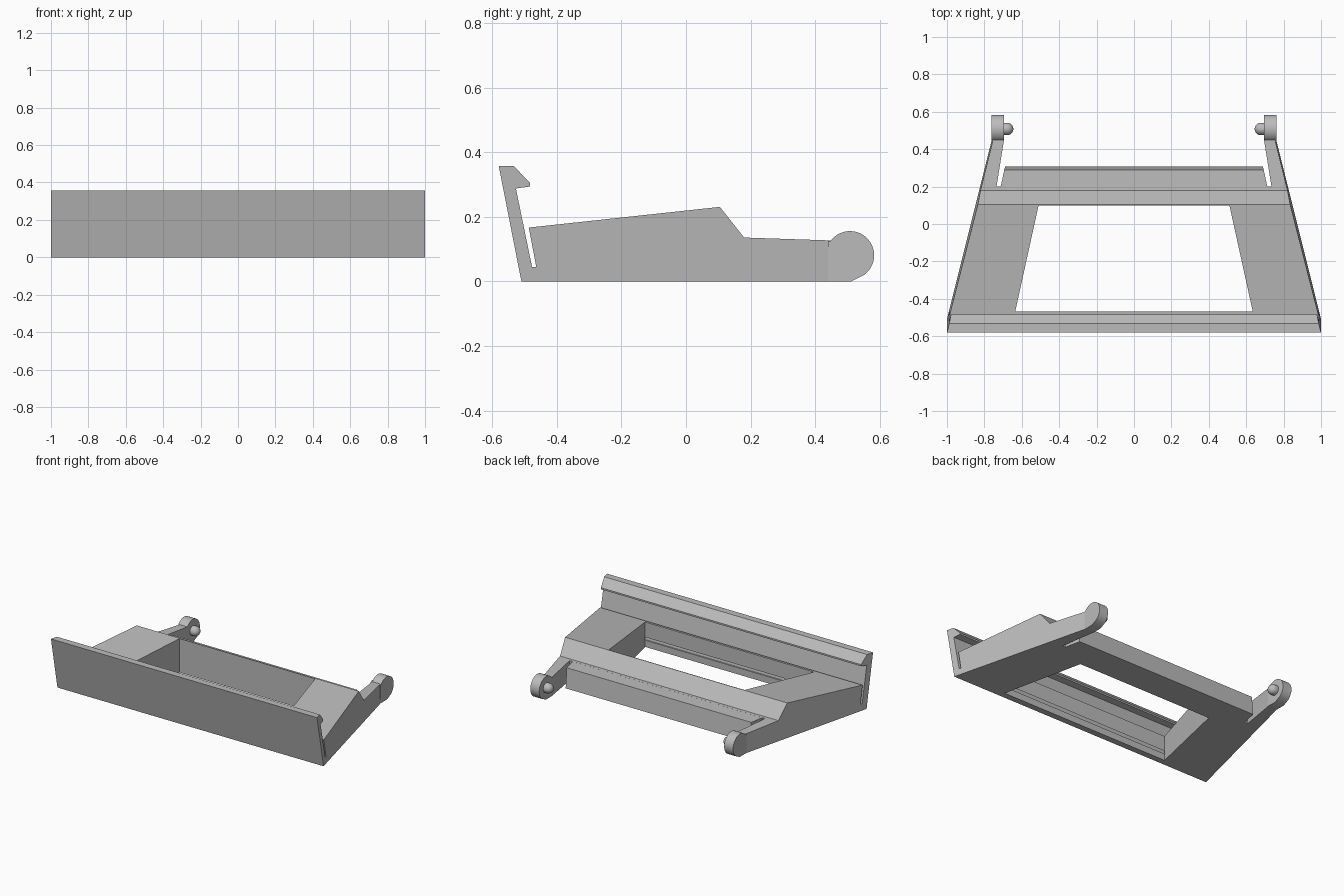
import bpy, bmesh, math
from mathutils import Matrix

if "Cube" in bpy.data.objects:
    bpy.data.objects.remove(bpy.data.objects["Cube"], do_unlink=True)

grey = bpy.data.materials.new("light grey plastic")
grey.use_nodes = True
colour = (0.5, 0.5, 0.5, 1)
grey.diffuse_color = colour
grey.node_tree.nodes["Principled BSDF"].inputs["Base Color"].default_value = colour


def finish(name, bm):
    bmesh.ops.recalc_face_normals(bm, faces=bm.faces[:])
    mesh = bpy.data.meshes.new(name)
    bm.to_mesh(mesh)
    bm.free()
    mesh.materials.append(grey)
    obj = bpy.data.objects.new(name, mesh)
    bpy.context.collection.objects.link(obj)
    return obj


def prism(name, profile, high, low=None):
    """Sweep a (y, z) profile along x between two slanted planes."""
    low = low or (lambda y, z: -high(y, z))
    bm = bmesh.new()
    ends = [[bm.verts.new((f(y, z), y, z)) for y, z in profile] for f in (low, high)]
    for ring in ends:
        bm.faces.new(ring)
    n = len(profile)
    for i in range(n):
        j = (i + 1) % n
        bm.faces.new((ends[0][i], ends[0][j], ends[1][j], ends[1][i]))
    return finish(name, bm)


def smooth(obj):
    bpy.ops.object.select_all(action='DESELECT')
    obj.select_set(True)
    bpy.context.view_layer.objects.active = obj
    bpy.ops.object.shade_smooth_by_angle(angle=math.radians(30))


def box(y0, y1, z0, z1):
    return [(y0, z0), (y1, z0), (y1, z1), (y0, z1)]


# Frame: hooked front plate, slot, wedge-shaped body and rear arms
frame = prism("frame", [
    (-0.51, 0), (-0.58, 0.357), (-0.533, 0.357), (-0.483, 0.305), (-0.483, 0.294),
    (-0.527, 0.288), (-0.477, 0.045), (-0.464, 0.045), (-0.487, 0.167),
    (0.105, 0.231), (0.18, 0.136), (0.45, 0.127), (0.45, 0)],
    lambda y, z: 1 - 0.25 * (y + 0.51) - 0.05 * z)

# Central opening and the space between the arms
opening = prism("opening_cutter", box(-0.468, 0.1, -0.2, 0.5),
                lambda y, z: 0.635 - 0.22 * (y + 0.468))
gap = prism("arm_gap_cutter", box(0.2, 0.7, -0.2, 0.5),
            lambda y, z: 0.735 - 0.16 * (y - 0.2))
for cutter in (opening, gap):
    cut = frame.modifiers.new(cutter.name, 'BOOLEAN')
    cut.operation = 'DIFFERENCE'
    cut.solver = 'EXACT'
    cut.object = cutter
    cutter.hide_render = True
    cutter.hide_set(True)
    cutter.display_type = 'WIRE'

# Rear ledge between the arms
prism("rear_ledge", [(0.2, 0), (0.2, 0.135), (0.29, 0.132), (0.307, 0)],
      lambda y, z: 0.713 - 0.22 * (y - 0.2))

# Hinge lugs and their round-ended pins
CY, CZ, R = 0.508, 0.081, 0.075
arc = [(CY + R * math.cos(a), CZ + R * math.sin(a))
       for a in (math.radians(145 - 8 * i) for i in range(26))]
for name, side in (("left", 1), ("right", -1)):
    lug = prism(name + "_hinge_lug", [(0.44, 0), (0.44, 0.127)] + arc + [(0.512, 0)],
                lambda y, z: side * 0.762, lambda y, z: side * 0.695)
    smooth(lug)
    bm = bmesh.new()
    bmesh.ops.create_uvsphere(bm, u_segments=24, v_segments=12, radius=0.033,
                              matrix=Matrix.Rotation(math.pi / 2, 4, 'Y'))
    for v in bm.verts:
        stretch = 0.03 if v.co.x * side > 0.001 else 0
        v.co.x += side * (0.678 + stretch)
        v.co.y += CY
        v.co.z += CZ
    smooth(finish(name + "_hinge_pin", bm))
